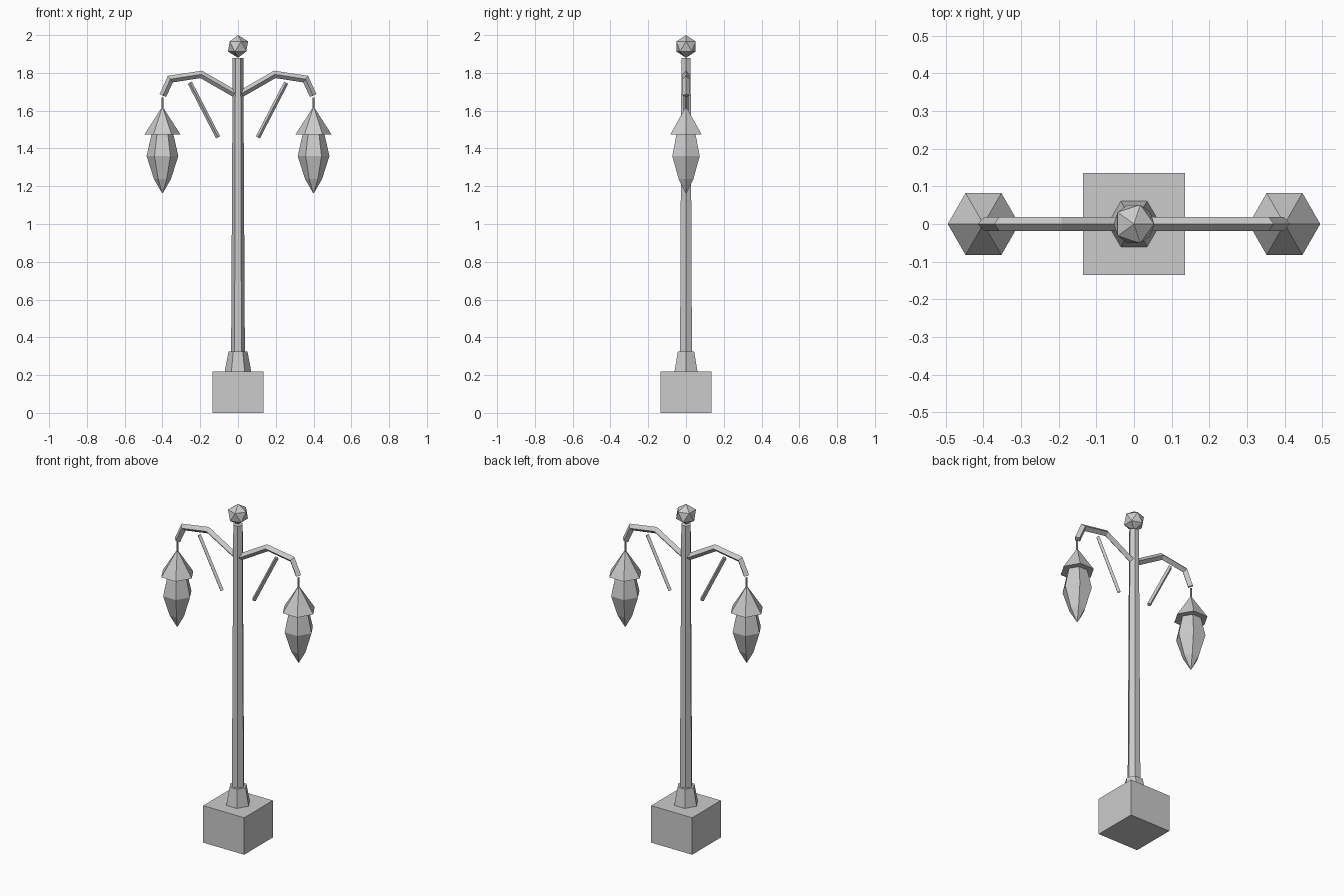
import bpy, bmesh
from math import cos, sin, pi
from mathutils import Vector

if "Cube" in bpy.data.objects:
    bpy.data.objects.remove(bpy.data.objects["Cube"])


def finish(name, bm):
    bmesh.ops.recalc_face_normals(bm, faces=bm.faces)
    mesh = bpy.data.meshes.new(name)
    bm.to_mesh(mesh)
    bm.free()
    obj = bpy.data.objects.new(name, mesh)
    bpy.context.collection.objects.link(obj)
    return obj


def skin(bm, rings):
    # bridge successive rings and cap both ends
    loops = [[bm.verts.new(p) for p in ring] for ring in rings]
    n = len(loops[0])
    for a, b in zip(loops, loops[1:]):
        for i in range(n):
            j = (i + 1) % n
            bm.faces.new((a[i], a[j], b[j], b[i]))
    bm.faces.new(loops[0])
    bm.faces.new(loops[-1])


def turned(name, profile, x=0, sides=6):
    # profile is a list of (radius, z)
    bm = bmesh.new()
    skin(bm, [[(x + r * cos(2 * pi * i / sides), r * sin(2 * pi * i / sides), z)
               for i in range(sides)] for r, z in profile])
    return finish(name, bm)


def bar(name, path, radius):
    # diamond-section bar along an x-z path, with mitred corners
    pts = [Vector((x, 0, z)) for x, z in path]
    dirs = [(b - a).normalized() for a, b in zip(pts, pts[1:])]
    side = Vector((0, radius, 0))
    rings = []
    for i, p in enumerate(pts):
        d0, d1 = dirs[max(i - 1, 0)], dirs[min(i, len(dirs) - 1)]
        t = (d0 + d1).normalized()
        up = Vector((-t.z, 0, t.x)) * radius / t.dot(d0)
        rings.append([p + side, p + up, p - side, p - up])
    bm = bmesh.new()
    skin(bm, rings)
    return finish(name, bm)


# plinth block
bpy.ops.mesh.primitive_cube_add(size=1, location=(0, 0, 0.11))
plinth = bpy.context.object
plinth.name = "plinth"
plinth.scale = (0.27, 0.27, 0.22)

# post with flared foot
turned("post_foot", [(0.07, 0.22), (0.05, 0.325)])
turned("post", [(0.037, 0.22), (0.028, 1.88)])

# ball finial
bpy.ops.mesh.primitive_ico_sphere_add(subdivisions=1, radius=0.06, location=(0, 0, 1.94))
bpy.context.object.name = "finial"

# arms, braces and hanging lanterns on both sides
for label, s in (("left", -1), ("right", 1)):
    bar(label + "_arm", [(0, 1.68), (s * 0.195, 1.792), (s * 0.358, 1.767), (s * 0.398, 1.68)], 0.019)
    bar(label + "_brace", [(s * 0.105, 1.458), (s * 0.255, 1.748)], 0.012)
    turned(label + "_lantern_stem", [(0.006, 1.59), (0.006, 1.67)], s * 0.4)
    turned(label + "_lantern_cap", [(0.095, 1.475), (0.008, 1.61)], s * 0.4)
    turned(label + "_lantern_glass", [(0.058, 1.475), (0.084, 1.36), (0.045, 1.238)], s * 0.4)
    turned(label + "_lantern_tip", [(0.045, 1.238), (0.003, 1.165)], s * 0.4)
